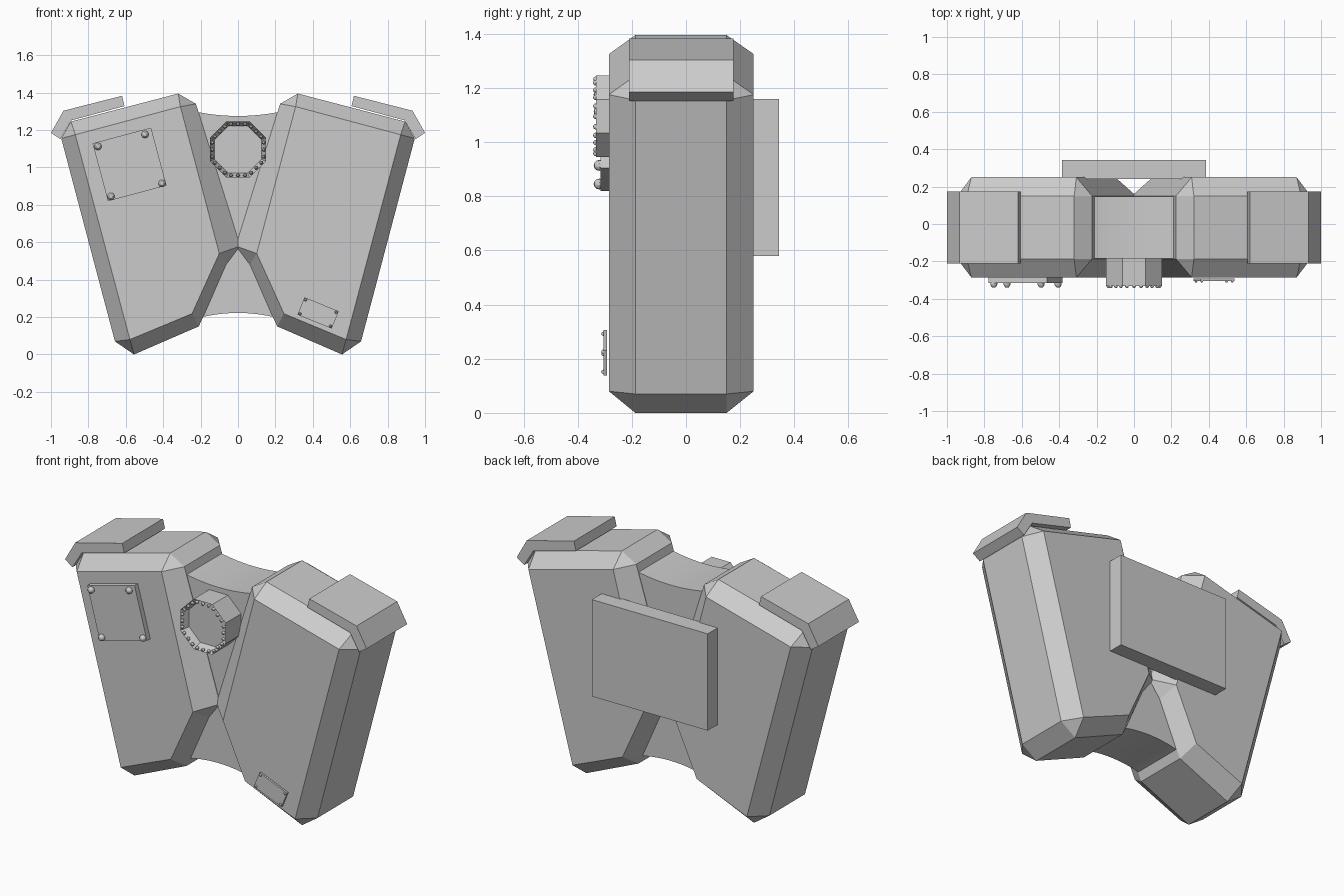
import bpy, bmesh, math
from mathutils import Vector

if "Cube" in bpy.data.objects:
    bpy.data.objects.remove(bpy.data.objects["Cube"])


def finish(bm, name, smooth=False):
    bmesh.ops.recalc_face_normals(bm, faces=bm.faces[:])
    me = bpy.data.meshes.new(name)
    bm.to_mesh(me)
    bm.free()
    ob = bpy.data.objects.new(name, me)
    bpy.context.collection.objects.link(ob)
    if smooth:
        bpy.ops.object.select_all(action='DESELECT')
        bpy.context.view_layer.objects.active = ob
        ob.select_set(True)
        bpy.ops.object.shade_smooth_by_angle(angle=math.radians(30))
    return ob


def prism(name, pts, y0, y1, smooth=False, recess=None):
    """Extrude an x/z outline from y0 (front) to y1; optional (rim, depth) recess in the front."""
    bm = bmesh.new()
    front = [bm.verts.new((x, y0, z)) for x, z in pts]
    back = [bm.verts.new((x, y1, z)) for x, z in pts]
    face = bm.faces.new(front)
    bm.faces.new(back[::-1])
    n = len(pts)
    for i in range(n):
        j = (i + 1) % n
        bm.faces.new((front[i], back[i], back[j], front[j]))
    bmesh.ops.recalc_face_normals(bm, faces=bm.faces[:])
    if recess:
        bmesh.ops.inset_region(bm, faces=[face], thickness=recess[0])
        bmesh.ops.translate(bm, verts=face.verts[:], vec=(0, recess[1], 0))
    return finish(bm, name, smooth)


def studs(name, centres, y, r, length):
    """Rounded bolt heads standing proud of the plane at y."""
    bm = bmesh.new()
    for x, z in centres:
        res = bmesh.ops.create_uvsphere(bm, u_segments=10, v_segments=6, radius=r)
        for v in res['verts']:
            v.co = Vector((x + v.co.x, y + v.co.z * length / r, z + v.co.y))
    return finish(bm, name, True)


def rotated(cx, cz, hw, hh, deg):
    a = math.radians(deg)
    return [(cx + u * math.cos(a) - v * math.sin(a), cz + u * math.sin(a) + v * math.cos(a))
            for u, v in ((-hw, -hh), (hw, -hh), (hw, hh), (-hw, hh))]


# Side blocks: five-cornered slabs with every edge chamfered
corners = [(-.308, 1.325), (-.10, .54), (-.246, .218), (-.578, .08), (-.87, 1.175)]
rim = [((-.32, 1.395), (-.225, 1.34)), ((.012, .58), (-.064, .48)),
       ((-.187, .198), (-.21, .15)), ((-.556, 0), (-.658, .07)),
       ((-.945, 1.155), (-.893, 1.245))]


def side_block(name, s):
    bm = bmesh.new()
    rings = []
    for y_face, y_rim in ((-.285, -.187), (.25, .15)):
        f = [bm.verts.new((s * x, y_face, z)) for x, z in corners]
        e = [[bm.verts.new((s * x, y_rim, z)) for x, z in p] for p in rim]
        bm.faces.new(f)
        for i in range(5):
            j = (i + 1) % 5
            bm.faces.new((f[i], f[j], e[j][0], e[i][1]))
            bm.faces.new((f[i], e[i][0], e[i][1]))
        rings.append([v for p in e for v in p])
    a, b = rings
    for i in range(10):
        j = (i + 1) % 10
        bm.faces.new((a[i], a[j], b[j], b[i]))
    finish(bm, name)


# Corner guards bent over the outer top edges
guard = [(-1.0, 1.185), (-.933, 1.303), (-.62, 1.383), (-.607, 1.328),
         (-.89, 1.252), (-.95, 1.152)]
for side, s in (("left", 1), ("right", -1)):
    side_block(side + "_block", s)
    prism(side + "_corner_guard", [(s * x, z) for x, z in guard], -.21, .175)

# Concave bridge between the blocks
xs = [-.3 + .6 * i / 16 for i in range(17)]
prism("bridge", [(x, 1.275 + .45 * x * x) for x in xs]
      + [(x, .222 - .6 * x * x) for x in reversed(xs)], -.184, .147, smooth=True)

# Back plate
prism("back_plate", rotated(0, .87, .384, .29, 0), .24, .343)

# Octagonal port with a recessed face and studded rim
R = .15 / math.cos(math.pi / 8)
octagon = [(R * math.cos(math.pi / 8 + k * math.pi / 4),
            1.095 + R * math.sin(math.pi / 8 + k * math.pi / 4)) for k in range(8)]
prism("port", octagon, -.332, -.18, recess=(.026, .05))
dots = []
for k in range(8):
    a = k * math.pi / 4
    for t in (-.038, 0, .038):
        dots.append((.137 * math.cos(a) - t * math.sin(a),
                     1.095 + .137 * math.sin(a) + t * math.cos(a)))
studs("port_studs", dots, -.332, .0105, .011)

# Large bolted hatch on one block
prism("hatch", rotated(-.58, 1.016, .162, .16, 15), -.316, -.28)
studs("hatch_bolts", [(-.749, 1.112), (-.497, 1.176), (-.406, .914), (-.679, .845)],
      -.32, .02, .021)

# Small riveted tag on the other block
prism("tag", rotated(.428, .222, .099, .05, -22), -.304, -.292)
studs("tag_rivets", rotated(.428, .222, .088, .04, -22), -.304, .008, .009)
